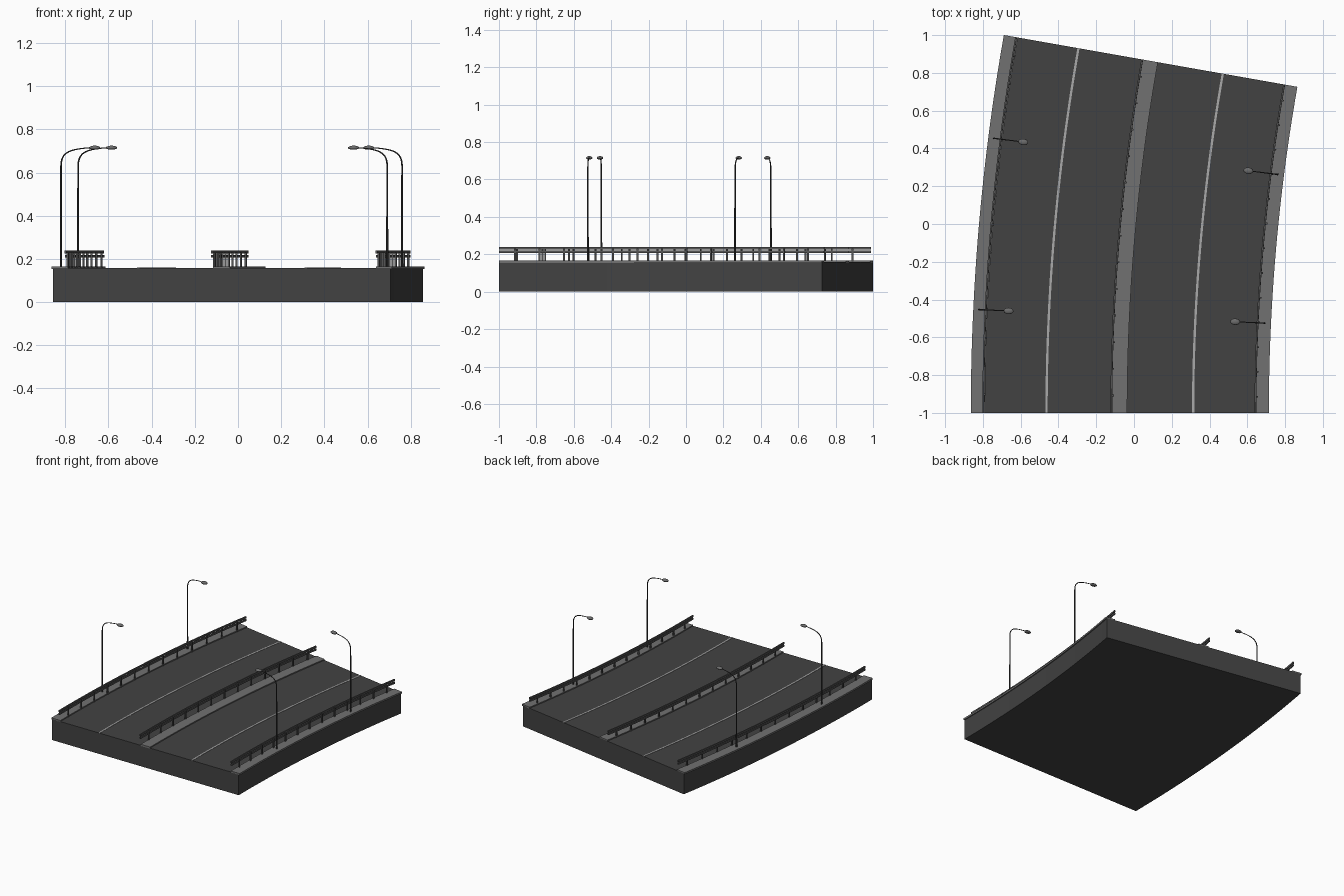
import bpy
import bmesh
from math import sin, cos, radians
from mathutils import Vector, Matrix

if "Cube" in bpy.data.objects:
    bpy.data.objects.remove(bpy.data.objects["Cube"], do_unlink=True)

CX, Y0 = 10.655, -1.0      # centre of the road bend
BEND = 10.0                # degrees swept by the road


def material(name, value):
    m = bpy.data.materials.new(name)
    m.use_nodes = True
    colour = (value, value, value, 1)
    m.diffuse_color = colour
    m.node_tree.nodes["Principled BSDF"].inputs["Base Color"].default_value = colour
    return m


ASPHALT = material("asphalt", 0.055)
PAVEMENT = material("pavement grey", 0.165)
PAINT = material("lane paint", 0.4)
STEEL = material("rail steel", 0.09)
POLE = material("dark pole metal", 0.04)
LAMP = material("lamp grey", 0.15)


def on_bend(x, angle, z):
    """Point reached by carrying (x, z) of the front edge along the bend."""
    r, a = CX - x, radians(angle)
    return Vector((CX - r * cos(a), Y0 + r * sin(a), z))


def finish(name, bm, mat):
    bmesh.ops.recalc_face_normals(bm, faces=bm.faces)
    mesh = bpy.data.meshes.new(name)
    bm.to_mesh(mesh)
    bm.free()
    mesh.materials.append(mat)
    ob = bpy.data.objects.new(name, mesh)
    bpy.context.collection.objects.link(ob)
    return ob


def sweep(name, profile, mat, steps=24):
    """Sweep a closed (x, z) profile along the bend and cap both ends."""
    bm = bmesh.new()
    rings = [[bm.verts.new(on_bend(x, BEND * i / steps, z)) for x, z in profile]
             for i in range(steps + 1)]
    n = len(profile)
    for a, b in zip(rings, rings[1:]):
        for k in range(n):
            bm.faces.new((a[k], a[(k + 1) % n], b[(k + 1) % n], b[k]))
    bm.faces.new(rings[0])
    bm.faces.new(rings[-1])
    return finish(name, bm, mat)


def box(x0, x1, z0, z1):
    return [(x0, z0), (x1, z0), (x1, z1), (x0, z1)]


def smooth(ob):
    bpy.ops.object.select_all(action='DESELECT')
    ob.select_set(True)
    bpy.context.view_layer.objects.active = ob
    bpy.ops.object.shade_smooth_by_angle(angle=radians(40))


# Road body, pavements and lane lines
sweep("road_deck", box(-0.856, 0.706, 0, 0.158), ASPHALT)
for side, x0, x1 in (("left_hand", -0.864, -0.788), ("middle", -0.115, -0.036),
                     ("right_hand", 0.64, 0.714)):
    sweep(side + "_pavement", box(x0, x1, 0.153, 0.166), PAVEMENT)
for side, x in (("first", -0.463), ("second", 0.313)):
    sweep(side + "_lane_line", box(x - 0.006, x + 0.006, 0.156, 0.16), PAINT)

# Guard rails: two beams carried by a row of posts
POSTS = 13
for side, x in (("outer", -0.799), ("middle", -0.121), ("inner", 0.642)):
    sweep(side + "_upper_rail", box(x - 0.004, x + 0.005, 0.225, 0.239), STEEL)
    sweep(side + "_lower_rail", box(x - 0.003, x + 0.006, 0.206, 0.219), STEEL)
    bm = bmesh.new()
    for i in range(POSTS):
        angle = BEND * (i + 0.65) / (POSTS + 0.3)
        place = (Matrix.Translation(on_bend(x + 0.009, angle, 0.194))
                 @ Matrix.Rotation(-radians(angle), 4, 'Z')
                 @ Matrix.Diagonal((0.009, 0.009, 0.074, 1)))
        bmesh.ops.create_cube(bm, size=1, matrix=place)
    finish(side + "_rail_posts", bm, STEEL)


def street_lamp(name, x, angle, inward):
    """Tapered pole with a curved arm and a flattened lamp head."""
    base = on_bend(x, angle, 0)
    a = radians(angle)
    reach = Vector((cos(a), -sin(a), 0)) * inward
    up = Vector((0, 0, 1))

    # Vertical pole, then a quadratic-style bend into the arm
    start, end = Vector((0, 0.63)), Vector((0.14, 0.716))
    h1, h2 = Vector((0, 0.70)), Vector((0.045, 0.708))
    path = [(0, 0.16, 0.0055), (0, 0.4, 0.0045)]
    for i in range(11):
        t = i / 10
        p = ((1 - t) ** 3 * start + 3 * t * (1 - t) ** 2 * h1
             + 3 * t * t * (1 - t) * h2 + t ** 3 * end)
        path.append((p.x, p.y, 0.0038 - 0.0014 * t))

    bm = bmesh.new()
    sides, rings = 8, []
    for i, (d, z, rad) in enumerate(path):
        before, after = path[max(i - 1, 0)], path[min(i + 1, len(path) - 1)]
        along = (reach * (after[0] - before[0]) + up * (after[1] - before[1])).normalized()
        across = reach.cross(up).normalized()
        other = along.cross(across)
        centre = base + reach * d + up * z
        rings.append([bm.verts.new(centre + rad * (across * cos(radians(360 * k / sides))
                                                   + other * sin(radians(360 * k / sides))))
                      for k in range(sides)])
    for r0, r1 in zip(rings, rings[1:]):
        for k in range(sides):
            bm.faces.new((r0[k], r0[(k + 1) % sides], r1[(k + 1) % sides], r1[k]))
    bm.faces.new(rings[0])
    bm.faces.new(rings[-1])
    smooth(finish(name + "_pole", bm, POLE))

    # Domed head, flattened underneath
    bm = bmesh.new()
    bmesh.ops.create_uvsphere(bm, u_segments=16, v_segments=10, radius=1)
    for v in bm.verts:
        v.co.z = max(v.co.z, -0.7)
    bm.transform(Matrix.Translation(base + reach * 0.156 + up * 0.715)
                 @ Matrix.Rotation(-a, 4, 'Z')
                 @ Matrix.Diagonal((0.026, 0.017, 0.010, 1)))
    smooth(finish(name + "_head", bm, LAMP))


for place, angle in (("front", 2.73), ("back", 7.27)):
    street_lamp(place + "_outer_lamp", -0.833, angle, 1)
    street_lamp(place + "_inner_lamp", 0.68, angle, -1)
